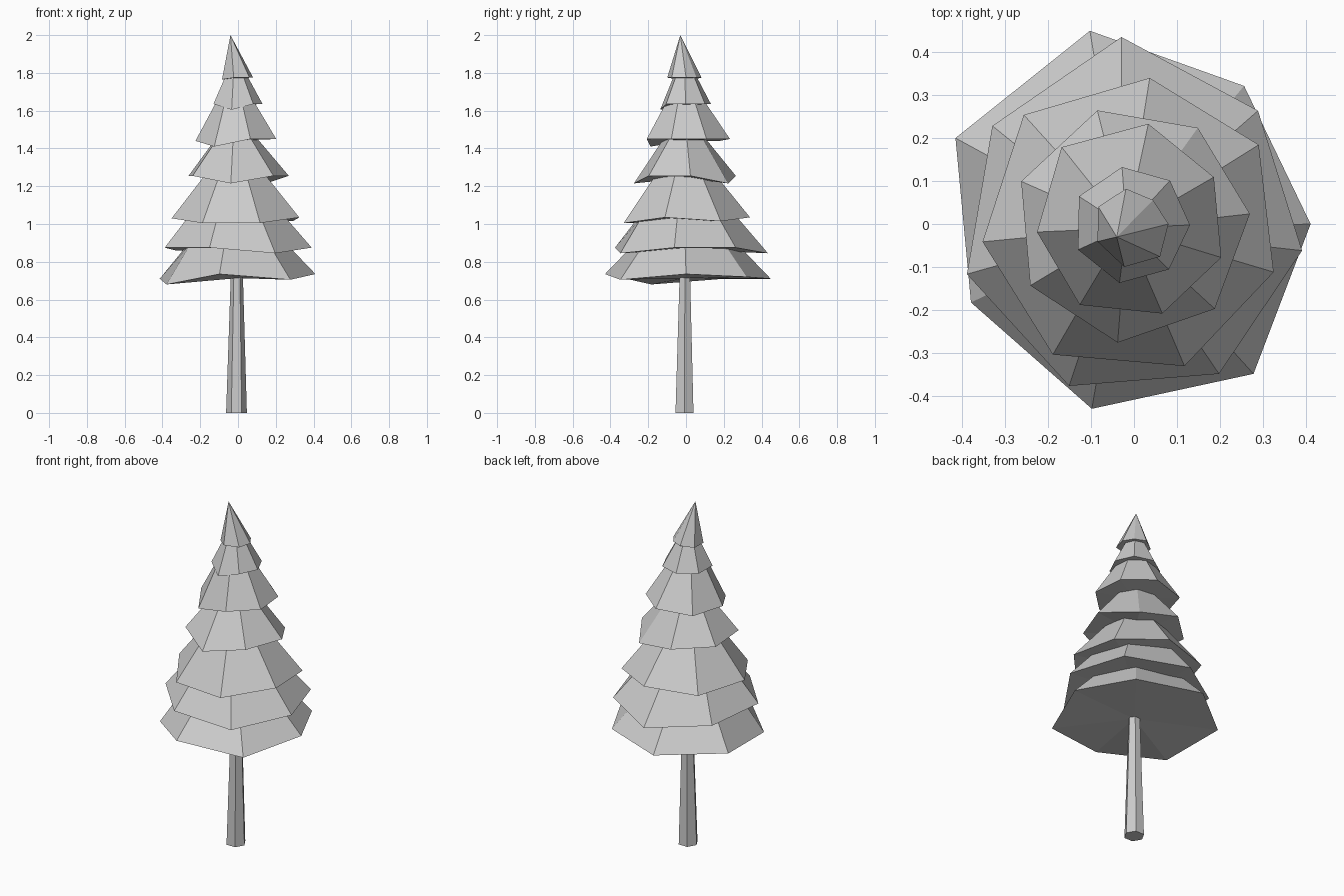
import bpy
import bmesh
from math import cos, sin, radians, tau
from mathutils import Vector

default_cube = bpy.data.objects.get("Cube")
if default_cube:
    bpy.data.objects.remove(default_cube, do_unlink=True)

# One plain colour for the whole tree
grey = bpy.data.materials.new("light_grey")
grey.use_nodes = True
colour = (0.6, 0.6, 0.6, 1.0)
grey.diffuse_color = colour
grey.node_tree.nodes["Principled BSDF"].inputs["Base Color"].default_value = colour


def add_object(name, bm):
    """Turn a bmesh into a flat shaded object."""
    bmesh.ops.recalc_face_normals(bm, faces=bm.faces[:])
    mesh = bpy.data.meshes.new(name)
    bm.to_mesh(mesh)
    bm.free()
    mesh.materials.append(grey)
    obj = bpy.data.objects.new(name, mesh)
    bpy.context.collection.objects.link(obj)
    return obj


def ring(bm, radii, heights, turn, centre=(0, 0)):
    """Add one closed ring of corners, anticlockwise from the turn angle."""
    corners = []
    for i, (radius, height) in enumerate(zip(radii, heights)):
        angle = radians(turn) + tau * i / len(radii)
        corners.append(bm.verts.new((centre[0] + radius * cos(angle),
                                     centre[1] + radius * sin(angle), height)))
    return corners


def neighbours(loop):
    return list(zip(loop, loop[1:] + loop[:1]))


def fan(bm, loop, point):
    """Close a ring with triangles to a point."""
    tip = bm.verts.new(point)
    for a, b in neighbours(loop):
        bm.faces.new((a, b, tip))


def bridge(bm, low, high):
    for (a, b), (c, d) in zip(neighbours(low), neighbours(high)):
        bm.faces.new((a, b, d, c))


def branch_tier(name, turn, radii, base, droop, top, taper):
    """Skirt of branches: uneven drooping rim, sloping sides, closed underside."""
    bm = bmesh.new()
    heights = [base - d / 100 for d in droop]
    rim = ring(bm, radii, heights, turn)
    fan(bm, rim, (0, 0, sum(heights) / len(heights)))
    if taper:
        mean = sum(radii) / len(radii)
        inner = [taper * (r + mean) / 2 for r in radii]
        collar = ring(bm, inner, [top] * len(radii), turn, (-0.01, -0.005))
        bridge(bm, rim, collar)
        bm.faces.new(collar)
    else:
        fan(bm, rim, (-0.04, -0.03, top))
    add_object(name, bm)


# Trunk: tapered hexagonal post
bm = bmesh.new()
foot = ring(bm, [0.055] * 6, [0] * 6, 0, (-0.008, -0.008))
neck = ring(bm, [0.031] * 6, [0.76] * 6, 0, (-0.006, -0.006))
bridge(bm, foot, neck)
bm.faces.new(foot)
bm.faces.new(neck)
add_object("trunk", bm)

# Branch tiers from the lowest up: name, turn, rim radii, rim height,
# droop of each rim corner in hundredths, top height, top taper
branch_tier("lowest_branches", 0, (.41, .41, .46, .46, .42, .44, .445),
            .735, (0, 1.5, 2.5, 2.5, 5.5, 0, 3), .90, .62)
branch_tier("low_branches", -9, (.395, .39, .435, .40, .405, .405, .40),
            .875, (0, 0, 3, 1.5, 0, 0, 3), 1.04, .65)
branch_tier("lower_middle_branches", -19, (.343, .343, .341, .36, .354, .357, .35),
            1.035, (0, 2, 0, 1, 0.5, 3, 3), 1.26, .47)
branch_tier("middle_branches", 5, (.27, .268, .277, .28, .28, .278, .272),
            1.255, (0, 4, 0, 0, 0, 4, 0), 1.45, .42)
branch_tier("upper_middle_branches", -21, (.217, .215, .235, .245, .226, .226, .218),
            1.45, (0, 0, 0, 1, 1, 4, 0), 1.64, .48)
branch_tier("upper_branches", -1, (.13, .131, .135, .143, .143, .141, .133),
            1.635, (0, 0, 0, 0, 0, 3, 0), 1.79, .42)
branch_tier("tree_tip", 0, (.08, .071, .084, .092, .094, .102, .097),
            1.775, (0, 0, 0, 1, 1, 0, 0), 2.0, 0)
